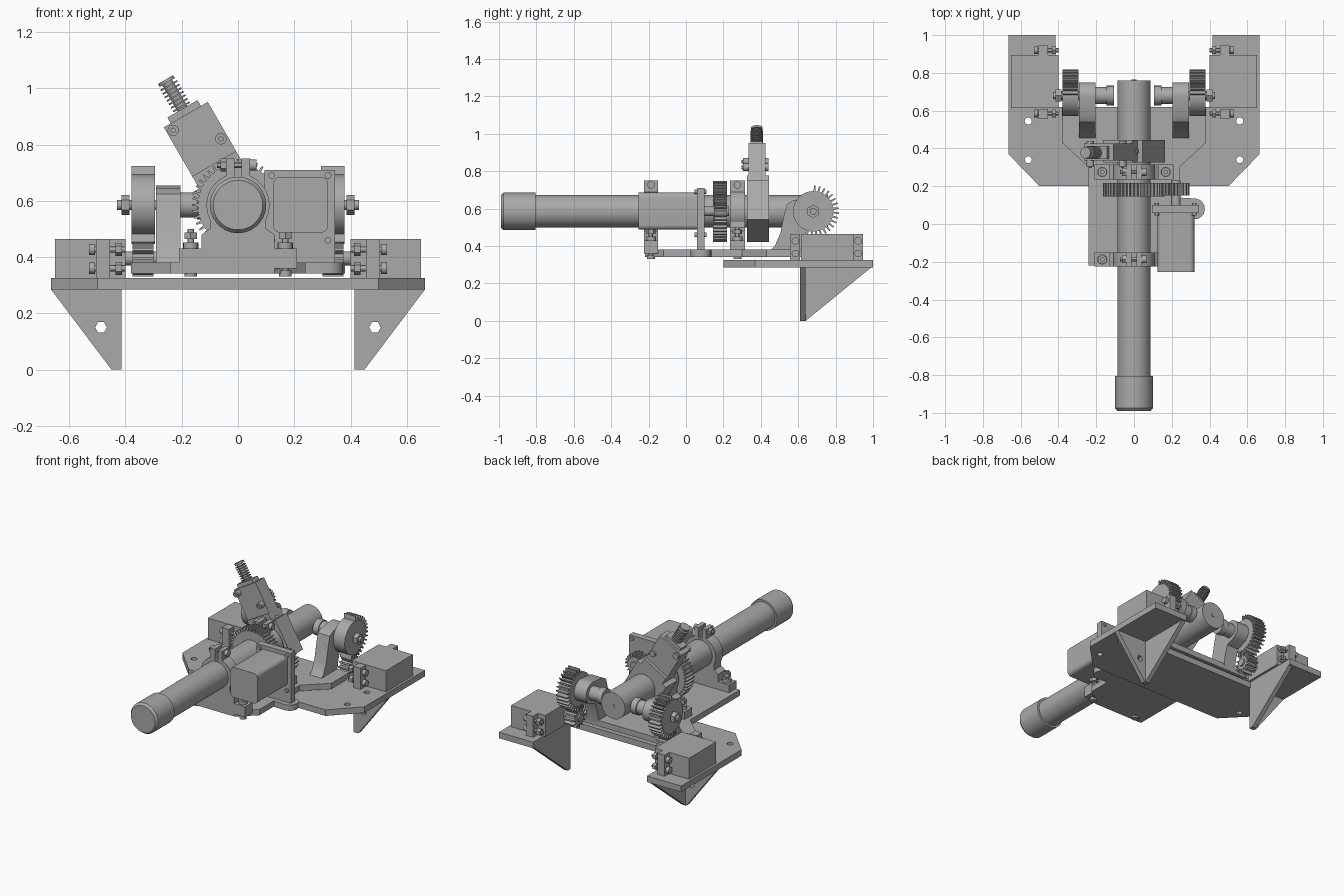
import bpy, bmesh
from math import sin, cos, pi, radians
from mathutils import Vector, Matrix

cube = bpy.data.objects.get("Cube")
if cube:
    bpy.data.objects.remove(cube)

GREY = 0.4
mat = bpy.data.materials.new("plain grey")
mat.use_nodes = True
mat.diffuse_color = (GREY, GREY, GREY, 1)
mat.node_tree.nodes["Principled BSDF"].inputs["Base Color"].default_value = (GREY, GREY, GREY, 1)

AXES = {"x": Matrix(((0, 0, 1), (1, 0, 0), (0, 1, 0))),
        "y": Matrix(((1, 0, 0), (0, 0, -1), (0, 1, 0))),
        "z": Matrix.Identity(3)}
H = 0.585          # height of the barrel axis
GY = 0.68          # y of the tilt axle


def finish(name, bm):
    bmesh.ops.remove_doubles(bm, verts=bm.verts, dist=1e-5)
    bmesh.ops.recalc_face_normals(bm, faces=bm.faces)
    me = bpy.data.meshes.new(name)
    bm.to_mesh(me)
    bm.free()
    me.materials.append(mat)
    me.shade_smooth()
    me.set_sharp_from_angle(angle=radians(30))
    ob = bpy.data.objects.new(name, me)
    bpy.context.collection.objects.link(ob)
    return ob


def prism(name, axis, a, b, *loops):
    """Extrude an outline (and hole loops) from a to b along an axis."""
    cu = bpy.data.curves.new(name, "CURVE")
    cu.dimensions, cu.fill_mode, cu.extrude = "2D", "BOTH", abs(b - a) / 2
    for loop in loops:
        sp = cu.splines.new("POLY")
        sp.points.add(len(loop) - 1)
        for p, (u, v) in zip(sp.points, loop):
            p.co = (u, v, 0, 1)
        sp.use_cyclic_u = True
    tmp = bpy.data.objects.new(name + "_curve", cu)
    me = tmp.to_mesh()
    bm = bmesh.new()
    bm.from_mesh(me)
    tmp.to_mesh_clear()
    bpy.data.objects.remove(tmp)
    bpy.data.curves.remove(cu)
    m = AXES[axis].to_4x4()
    m.translation = Vector([(a + b) / 2 if c == axis else 0 for c in "xyz"])
    bm.transform(m)
    return finish(name, bm)


def rect(x0, x1, y0, y1):
    return [(x0, y0), (x1, y0), (x1, y1), (x0, y1)]


def box(name, x0, x1, y0, y1, z0, z1):
    return prism(name, "z", z0, z1, rect(x0, x1, y0, y1))


def arc(cx, cy, r, a0=0, a1=360, n=24):
    full = abs(a1 - a0) == 360
    return [(cx + r * cos(radians(a0 + (a1 - a0) * i / n)),
             cy + r * sin(radians(a0 + (a1 - a0) * i / n))) for i in range(n if full else n + 1)]


def rod(name, p, q, r, n=24, r2=None):
    p, q = Vector(p), Vector(q)
    d = q - p
    m = Matrix.Translation((p + q) / 2) @ d.to_track_quat("Z", "Y").to_matrix().to_4x4()
    bm = bmesh.new()
    bmesh.ops.create_cone(bm, cap_ends=True, segments=n, radius1=r,
                          radius2=r if r2 is None else r2, depth=d.length, matrix=m)
    return finish(name, bm)


def bolt(name, p, q, r=0.02):
    """Shank with a hex nut near the start and a round head at the end."""
    p, q = Vector(p), Vector(q)
    d = (q - p).normalized()
    rod(name + "_shank", p, q, r * 0.55, 12)
    rod(name + "_nut", p + d * 0.012, p + d * 0.035, r * 1.15, 6)
    rod(name + "_head", q - d * 0.022, q, r, 16)


def teeth(cx, cy, r, depth, n, start=0, end=360):
    """Gear outline, toothed only between two angles."""
    pts = []
    for i in range(n):
        deg = 360 * i / n
        toothed = start <= deg <= end
        for off, out in ((-0.45, 0), (-0.25, 0), (-0.14, 1), (0.14, 1), (0.25, 0)):
            a = radians(deg + off * 360 / n)
            rr = r if out and toothed else r - depth
            pts.append((cx + rr * cos(a), cy + rr * sin(a)))
    return pts


# base plate with a rear notch and screw holes
half = [(0.50, 0.2), (0.665, 0.37), (0.665, 1.0), (0.415, 1.0), (0.415, 0.62)]
outline = half + [(-x, y) for x, y in reversed(half)]
holes = [arc(s * 0.56, y, 0.019, n=12) for s in (-1, 1) for y in (0.34, 0.545)]
prism("base_plate", "z", 0.285, 0.325, outline, *holes)

# tilting cradle plate with a round side lobe
prism("cradle_plate", "z", 0.342, 0.38,
      [(-0.24, -0.22), (0.13, -0.22), (0.24, -0.12), (0.24, 0.03)] + arc(0.32, 0.08, 0.055, -90, 90, 12)
      + [(0.24, 0.14), (0.24, 0.3), (0.38, 0.43), (0.38, 0.62), (-0.38, 0.62), (-0.38, 0.43), (-0.24, 0.3)])

for s, side in ((1, "left_"), (-1, "right_")):
    # corner legs made of two triangular plates
    prism(side + "leg_front", "y", 0.61, 0.64,
          [(s * x, z) for x, z in ((0.415, 0), (0.45, 0), (0.665, 0.285), (0.415, 0.285))],
          arc(s * 0.487, 0.15, 0.021, n=6))
    prism(side + "leg_side", "x", s * 0.415, s * 0.445, [(0.61, 0), (0.64, 0), (0.99, 0.285), (0.61, 0.285)])

    # tilt drive box, flanges and bolts
    x0, x1 = sorted((s * 0.4, s * 0.65))
    box(side + "drive_box", x0, x1, 0.615, 0.895, 0.325, 0.465)
    x0, x1 = sorted((s * 0.455, s * 0.505))
    for y, end in ((0.585, "front"), (0.92, "back")):
        box(side + end + "_flange", x0, x1, y - 0.03, y + 0.025, 0.325, 0.465)
        for z in (0.36, 0.427):
            bolt(side + end + "_flange_bolt", (s * 0.4, y, z), (s * 0.53, y, z))

    # pinion, partly toothed gear and axle
    prism(side + "tilt_pinion", "x", s * 0.3, s * 0.375, teeth(GY, 0.395, 0.065, 0.022, 12))
    rod(side + "pinion_shaft", (s * 0.29, GY, 0.395), (s * 0.41, GY, 0.395), 0.025, 16)
    sector = [(y, z) for y, z in teeth(0, 0, 0.138, 0.03, 32, 0, 200)]
    c, n = cos(radians(-105)), sin(radians(-105))
    prism(side + "tilt_gear", "x", s * 0.295, s * 0.378,
          [(GY + y * c - z * n, H + y * n + z * c) for y, z in sector])
    rod(side + "axle", (s * 0.2, GY, H), (s * 0.43, GY, H), 0.018, 16)
    rod(side + "axle_nut", (s * 0.385, GY, H), (s * 0.415, GY, H), 0.036, 6)
    rod(side + "axle_boss", (s * 0.13, GY, H), (s * 0.21, GY, H), 0.045)
    rod(side + "axle_cap", (s * 0.105, GY, H), (s * 0.145, GY, H), 0.052)

    # swept support arm
    prism(side + "arm", "x", s * 0.205, s * 0.292,
          [(0.435, 0.36), (0.62, 0.36), (0.625, 0.42), (0.65, 0.5)] + arc(GY, H, 0.07, -60, 100, 16)
          + [(0.575, 0.645), (0.54, 0.625), (0.525, 0.57), (0.505, 0.47), (0.475, 0.4)])

# barrel, collar and muzzle
rod("barrel", (0, -0.85, H), (0, 0.76, H), 0.087, 48)
rod("rear_pin_hole", (0, 0.755, H), (0, 0.764, H), 0.012, 12)
rod("muzzle", (0, -0.975, H), (0, -0.805, H), 0.1, 48)
rod("muzzle_chamfer", (0, -0.99, H), (0, -0.975, H), 0.088, 48, 0.1)

# split clamps holding the barrel
right = [(0.21, 0.36), (0.21, 0.43), (0.13, 0.43), (0.13, 0.48), (0.1, 0.5)] \
    + arc(0, H, 0.112, -30, 68, 14) + [(0.042, 0.75), (0.012, 0.75), (0.012, 0.68)]
for y0, y1, where in ((-0.225, -0.15, "front"), (0.235, 0.315, "rear")):
    ym = (y0 + y1) / 2
    prism(where + "_clamp", "y", y0, y1, right + [(-x, z) for x, z in reversed(right)])
    bolt(where + "_clamp_bolt", (-0.075, ym, 0.727), (0.065, ym, 0.727), 0.02)
    for x in (-0.168, 0.168):
        bolt(where + "_foot_bolt", (x, ym, 0.5), (x, ym, 0.33), 0.022)
        rod(where + "_foot_washer", (x, ym, 0.43), (x, ym, 0.452), 0.027, 16)

# spin gear, its pinion and motor
prism("spin_gear", "y", 0.145, 0.218, teeth(0, H, 0.163, 0.02, 44))
prism("spin_pinion", "y", 0.15, 0.218, teeth(0.222, H, 0.072, 0.02, 18))
rod("motor_shaft", (0.222, 0.08, H), (0.222, 0.23, H), 0.025, 16)
prism("motor_plate", "y", 0.058, 0.1, rect(0.095, 0.345, 0.36, 0.71))
motor = []
for cx, cz, a in ((0.295, 0.512, -90), (0.295, 0.66, 0), (0.15, 0.66, 90), (0.15, 0.512, 180)):
    motor += arc(cx, cz, 0.025, a, a + 90, 5)
prism("motor", "y", -0.255, 0.06, motor)
for x in (0.12, 0.32):
    for z in (0.46, 0.69):
        rod("motor_screw", (x, 0.045, z), (x, 0.11, z), 0.012, 12)

# tilted plunger housing: u runs across, v runs along the tilted axis
def tilt(u, v):
    return (u * 0.866 - v * 0.5, H + u * 0.5 + v * 0.866)


def tilted(name, y0, y1, u0, u1, v0, v1):
    return prism(name, "y", y0, y1, [tilt(u, v) for u, v in rect(u0, u1, v0, v1)])


def point(u, y, v):
    x, z = tilt(u, v)
    return (x, y, z)


tilted("housing_collar", 0.325, 0.445, -0.12, 0.12, -0.12, 0.12)
tilted("housing_neck", 0.325, 0.445, -0.09, 0.09, 0.1, 0.17)
tilted("housing", 0.335, 0.425, -0.09, 0.09, 0.15, 0.371)
tilted("housing_cap", 0.345, 0.41, -0.062, 0.062, 0.365, 0.395)
for u, v in ((-0.067, 0.345), (0.065, 0.234)):
    rod("housing_screw", point(u, 0.305, v), point(u, 0.44, v), 0.02, 16)
    rod("housing_screw_tip", point(u, 0.297, v), point(u, 0.31, v), 0.01, 6)
rod("plunger", point(0, 0.378, 0.38), point(0, 0.378, 0.51), 0.02, 20)
rod("plunger_top", point(0, 0.378, 0.503), point(0, 0.378, 0.515), 0.031, 20)
for i in range(7):
    v = 0.4 + i * 0.0145
    rod("spring_coil", point(0, 0.378, v), point(0, 0.378, v + 0.006), 0.034, 20)
for u in (-0.06, 0.08):
    rod("collar_screw", point(u, 0.385, 0.11), point(u, 0.385, 0.135), 0.018, 12)
